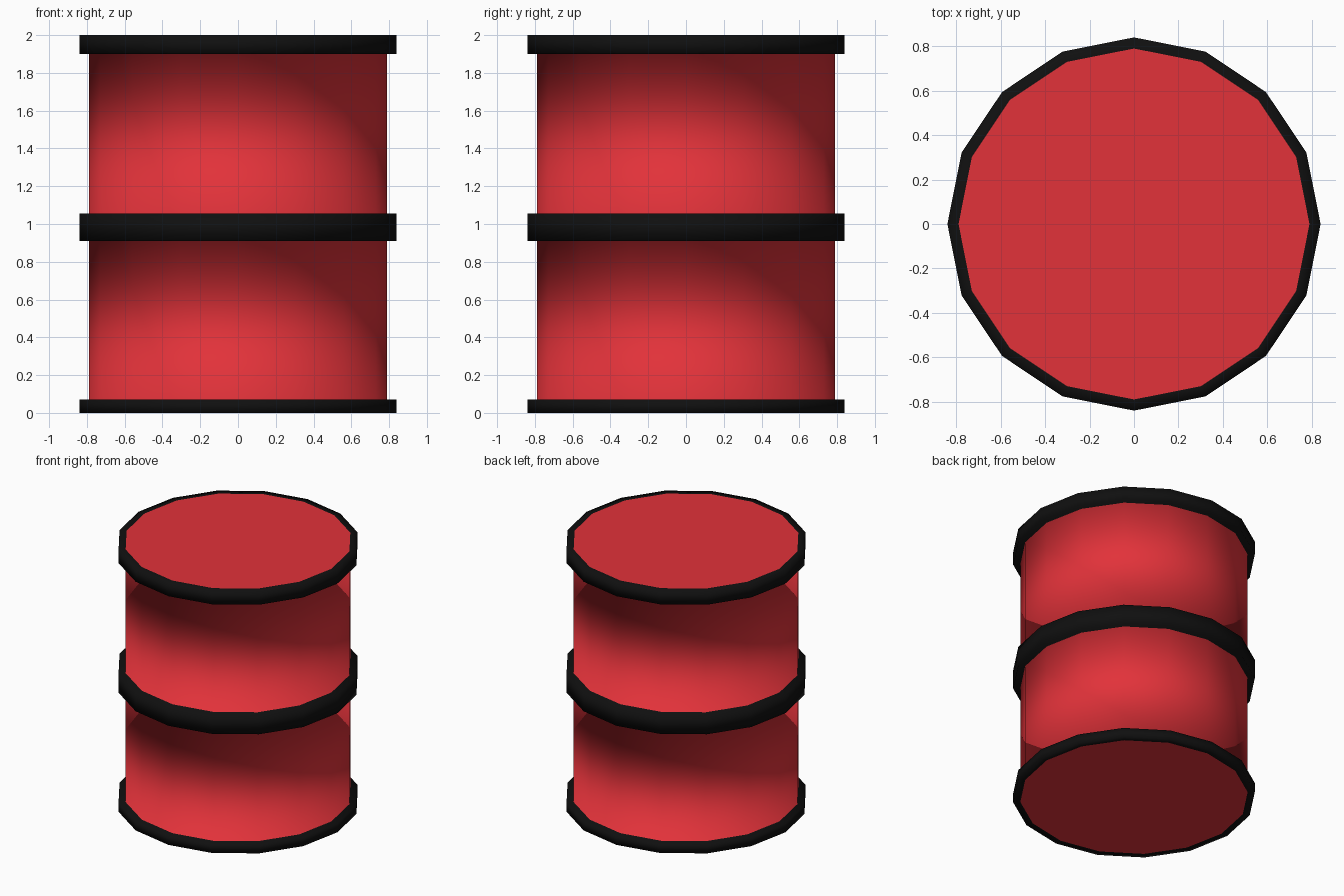
import bpy
import bmesh
import math

cube = bpy.data.objects.get("Cube")
if cube:
    bpy.data.objects.remove(cube, do_unlink=True)

SIDES = 16
BODY_R, HOOP_R = 0.79, 0.84
HOOPS = [(0.0, 0.07), (0.91, 1.055), (1.9, 2.0)]  # bottom and top of each hoop


def make_material(name, rgb, roughness):
    mat = bpy.data.materials.new(name)
    mat.use_nodes = True
    mat.diffuse_color = (*rgb, 1)
    bsdf = mat.node_tree.nodes["Principled BSDF"]
    bsdf.inputs["Base Color"].default_value = (*rgb, 1)
    bsdf.inputs["Roughness"].default_value = roughness
    return mat


red = make_material("red paint", (0.76, 0.032, 0.042), 0.6)
black = make_material("black hoop", (0.005, 0.005, 0.005), 0.6)

# Drum profile: step out and back in at every hoop
profile = []
for low, high in HOOPS:
    profile += [(BODY_R, low), (HOOP_R, low), (HOOP_R, high), (BODY_R, high)]

# Turn the profile into one welded shell
bm = bmesh.new()
rings = []
for radius, z in profile:
    rings.append([bm.verts.new((radius * math.cos(math.tau * i / SIDES),
                                radius * math.sin(math.tau * i / SIDES), z))
                  for i in range(SIDES)])
for k in range(len(rings) - 1):
    lower, upper = rings[k], rings[k + 1]
    is_wall = profile[k][0] == profile[k + 1][0] == BODY_R
    for i in range(SIDES):
        j = (i + 1) % SIDES
        face = bm.faces.new((lower[i], lower[j], upper[j], upper[i]))
        face.material_index = 0 if is_wall else 1

# Flat lid and base, flush with the end hoops
bm.faces.new(rings[0][::-1])
bm.faces.new(rings[-1])

# Smooth across all corners, so the walls shade softly into the hoops
for face in bm.faces:
    face.smooth = True
bmesh.ops.recalc_face_normals(bm, faces=bm.faces)

mesh = bpy.data.meshes.new("drum")
bm.to_mesh(mesh)
bm.free()
mesh.materials.append(red)
mesh.materials.append(black)
drum = bpy.data.objects.new("drum", mesh)
bpy.context.collection.objects.link(drum)
